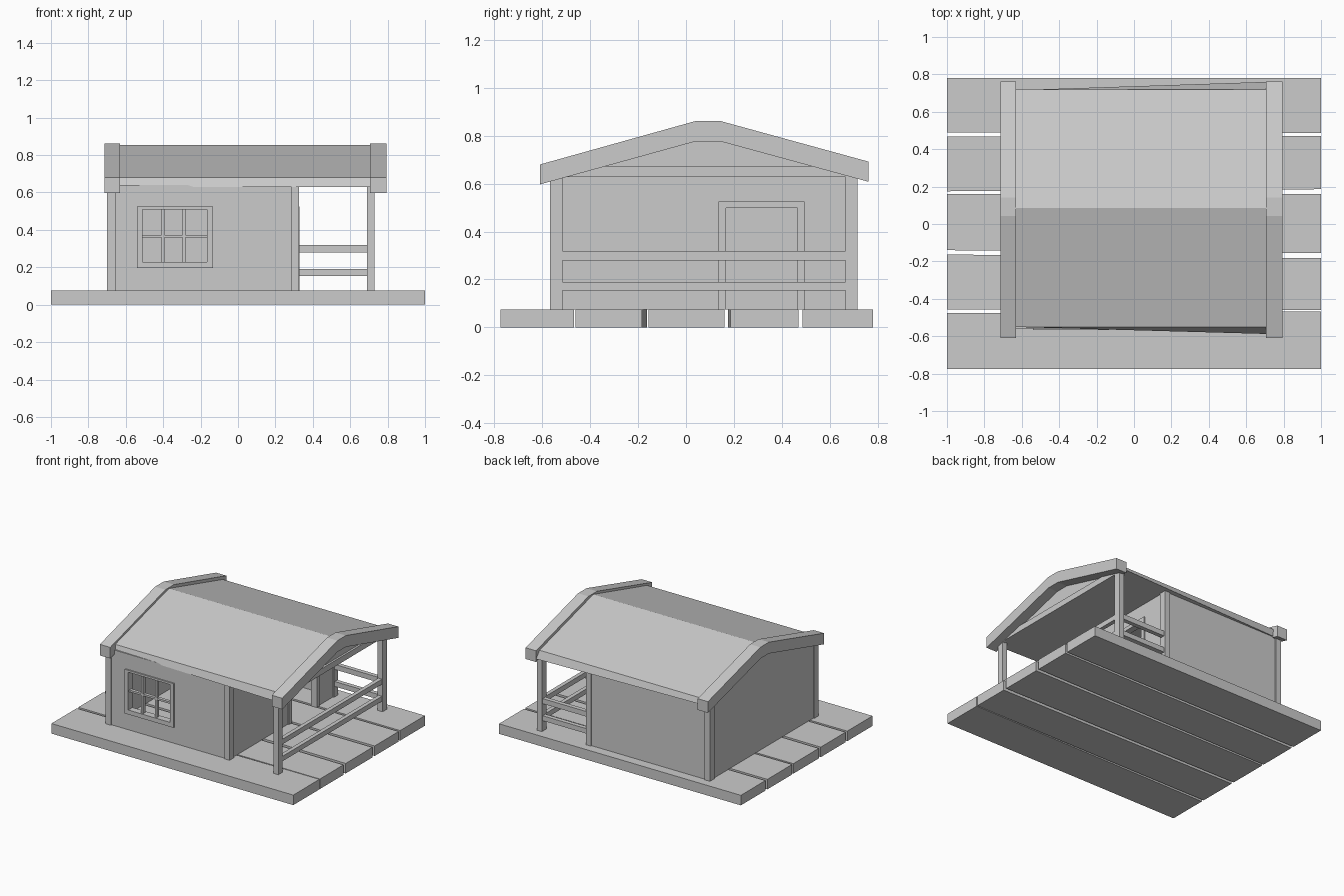
import bpy

if "Cube" in bpy.data.objects:
    bpy.data.objects.remove(bpy.data.objects["Cube"])


def mesh(name, verts, faces):
    me = bpy.data.meshes.new(name)
    me.from_pydata(verts, [], faces)
    me.update()
    ob = bpy.data.objects.new(name, me)
    bpy.context.collection.objects.link(ob)
    return ob


def prism(name, a, b):
    """Solid between two matching outlines."""
    n = len(a)
    faces = [tuple(range(n))[::-1], tuple(range(n, 2 * n))]
    faces += [(i, (i + 1) % n, n + (i + 1) % n, n + i) for i in range(n)]
    return mesh(name, list(a) + list(b), faces)


def along_x(name, yz, x0, x1):
    return prism(name, [(x0, y, z) for y, z in yz], [(x1, y, z) for y, z in yz])


def box(name, x0, x1, y0, y1, z0, z1):
    return along_x(name, [(y0, z0), (y1, z0), (y1, z1), (y0, z1)], x0, x1)


FLOOR, TOP = 0.075, 0.64

# Floor planks, slightly uneven: edges at the left end, then the right end
planks = [(-.775, -.477, -.775, -.467), (-.457, -.163, -.461, -.183),
          (-.14, .16, -.156, .16), (.175, .467, .186, .47), (.49, .78, .487, .78)]
for i, (l0, l1, r0, r1) in enumerate(planks):
    prism(f"floor_plank_{i + 1}",
          [(-1, l0, 0), (-1, l1, 0), (-1, l1, FLOOR), (-1, l0, FLOOR)],
          [(1, r0, 0), (1, r1, 0), (1, r1, FLOOR), (1, r0, FLOOR)])

# Posts at the house corners and the porch
for side, y0, y1 in (("front", -.567, -.515), ("back", .665, .717)):
    for place, x0, x1 in (("left", -.70, -.655), ("middle", .285, .327), ("porch", .69, .73)):
        box(f"{side}_{place}_post", x0, x1, y0, y1, FLOOR, TOP)

# Front wall around the window
WX0, WX1, WZ0, WZ1 = -.54, -.135, .195, .525
FY0, FY1 = -.558, -.525
box("front_wall_left", -.69, WX0 + .01, FY0, FY1, FLOOR, TOP)
box("front_wall_right", WX1 - .01, .30, FY0, FY1, FLOOR, TOP)
box("front_wall_below", WX0 + .01, WX1 - .01, FY0, FY1, FLOOR, WZ0 + .01)
box("front_wall_above", WX0 + .01, WX1 - .01, FY0, FY1, WZ1 - .01, TOP)

# Window frame and bars
wy0, wy1 = -.568, -.518
for i, (x0, x1) in enumerate(((WX0, WX0 + .03), (WX1 - .03, WX1))):
    box(f"window_side_{i + 1}", x0, x1, wy0, wy1, WZ0, WZ1)
for i, (z0, z1) in enumerate(((WZ0, WZ0 + .033), (WZ1 - .015, WZ1))):
    box(f"window_rail_{i + 1}", WX0 + .03, WX1 - .03, wy0, wy1, z0, z1)
for i, x in enumerate((-.402, -.289)):
    box(f"window_upright_bar_{i + 1}", x - .008, x + .008, -.558, -.532, WZ0 + .03, WZ1 - .01)
box("window_cross_bar", WX0 + .03, WX1 - .03, -.557, -.533, .36, .374)

# Back wall, and the left wall with its gable
box("back_wall", -.69, .30, .675, .708, FLOOR, TOP)
along_x("left_gable_wall", [(-.54, FLOOR), (.69, FLOOR), (.69, .675), (.12, .83),
                            (.05, .83), (-.54, .665)], -.692, -.66)

# Porch wall around the doorway
DY0, DY1, DZ = .15, .48, .51
box("porch_wall_front", .29, .318, -.53, DY0, FLOOR, TOP)
box("porch_wall_back", .29, .318, DY1, .68, FLOOR, TOP)
box("porch_wall_above_door", .29, .318, DY0, DY1, DZ, TOP)

# Door frame
box("door_frame_front", .28, .328, .135, .167, FLOOR, .525)
box("door_frame_back", .28, .328, .465, .495, FLOOR, .525)
box("door_frame_top", .28, .328, .167, .465, .498, .525)

# Porch rails on the right and back sides
for i, (z0, z1) in enumerate(((.153, .19), (.28, .318))):
    box(f"right_rail_{i + 1}", .695, .725, -.515, .665, z0, z1)
    box(f"back_rail_{i + 1}", .327, .69, .675, .707, z0, z1)

# Cross beam carrying the porch gable
box("porch_gable_beam", .69, .73, -.55, .71, .628, .672)

# Roof body; its lower eaves splay outwards towards the porch
upper = [(.72, .68), (.085, .855), (-.55, .68)]
prism("roof",
      [(-.65, y, z) for y, z in [(-.545, .63), (.715, .63)] + upper],
      [(.715, y, z) for y, z in [(-.588, .63), (.76, .63)] + upper])

# Thick bargeboards following the roof line at both ends
barge = [(-.61, .597), (.042, .777), (.142, .777), (.762, .608),
         (.762, .692), (.142, .862), (.042, .862), (-.61, .68)]
for name, x0, x1 in (("left", -.715, -.63), ("right", .707, .793)):
    ob = mesh(f"{name}_bargeboard",
              [(x, y, z) for x in (x0, x1) for y, z in barge],
              [f for i in range(3) for f in ((i, 7 - i, 6 - i, i + 1),
                                             (i + 8, i + 9, 14 - i, 15 - i))]
              + [(i, (i + 1) % 8, (i + 1) % 8 + 8, i + 8) for i in range(8)])

# Make all normals face outwards
import bmesh
for ob in bpy.data.objects:
    bm = bmesh.new()
    bm.from_mesh(ob.data)
    bmesh.ops.recalc_face_normals(bm, faces=bm.faces)
    bm.to_mesh(ob.data)
    bm.free()
